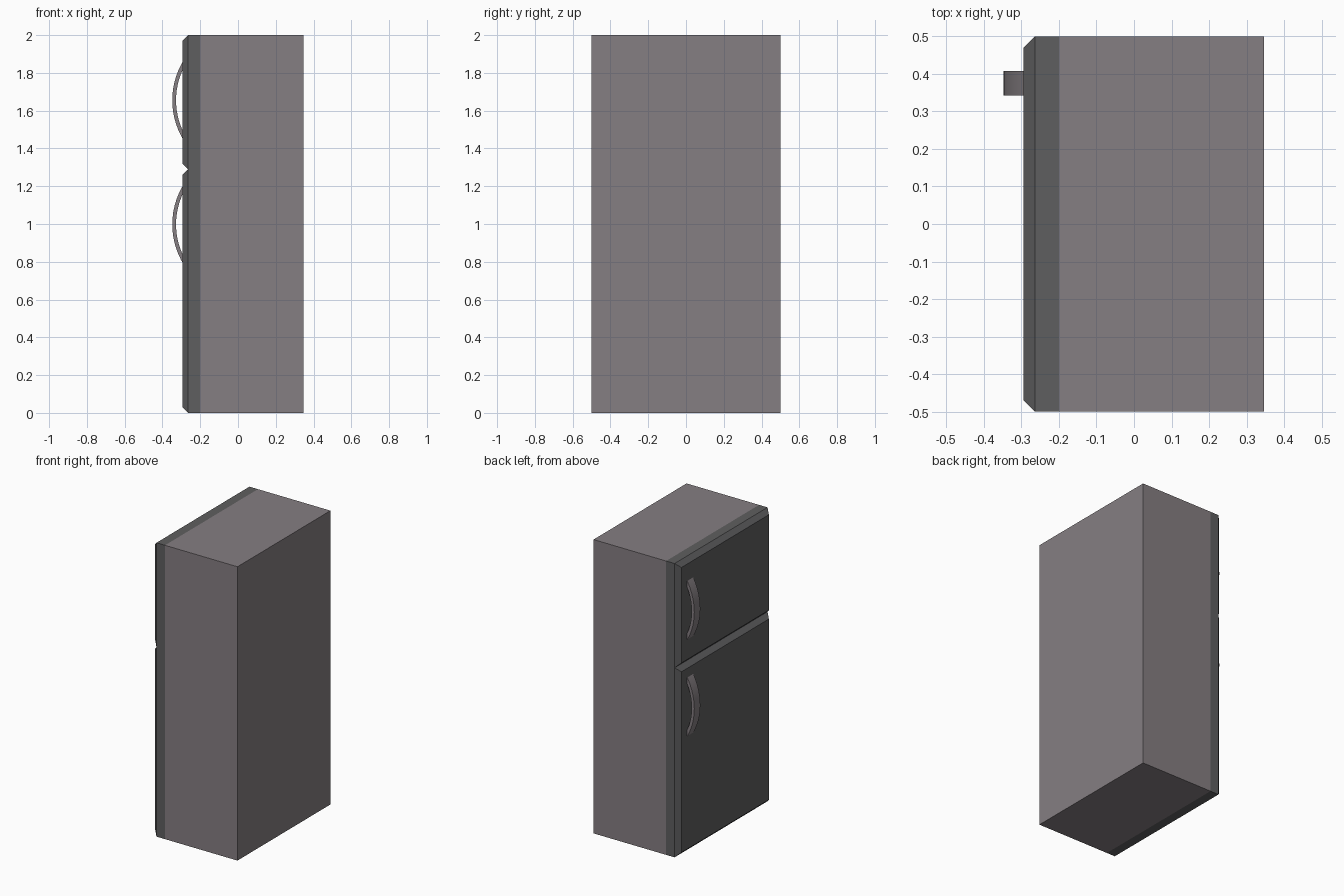
import bpy, bmesh, math

if "Cube" in bpy.data.objects:
    bpy.data.objects.remove(bpy.data.objects["Cube"])


def material(name, rgb):
    m = bpy.data.materials.new(name)
    m.diffuse_color = (*rgb, 1.0)
    m.use_nodes = True
    m.node_tree.nodes["Principled BSDF"].inputs["Base Color"].default_value = m.diffuse_color
    return m


BODY = material("warm grey", (0.235, 0.210, 0.223))
DOOR = material("dark grey", (0.113, 0.113, 0.116))


def finish(name, bm, mat):
    bmesh.ops.recalc_face_normals(bm, faces=bm.faces)
    mesh = bpy.data.meshes.new(name)
    bm.to_mesh(mesh)
    bm.free()
    mesh.materials.append(mat)
    ob = bpy.data.objects.new(name, mesh)
    bpy.context.collection.objects.link(ob)
    return ob


def loft(name, rings, mat):
    """Skin a row of equal cross-sections and cap both ends."""
    bm = bmesh.new()
    rows = [[bm.verts.new(p) for p in ring] for ring in rings]
    for a, b in zip(rows, rows[1:]):
        for i in range(len(a)):
            j = (i + 1) % len(a)
            bm.faces.new((a[i], a[j], b[j], b[i]))
    bm.faces.new(rows[0])
    bm.faces.new(rows[-1])
    return finish(name, bm, mat)


def rect(x, z0, z1, inset=0.0):
    y = 0.5 - inset
    return [(x, -y, z0 + inset), (x, y, z0 + inset),
            (x, y, z1 - inset), (x, -y, z1 - inset)]


def handle(name, zc):
    # bowed bar: an arc in the xz plane, its ends sunk just into the door
    cx, outer, inner, steps = 0.056, 0.404, 0.384, 14
    y0, y1, x_end = 0.343, 0.408, -0.285
    a_out = math.acos((cx - x_end) / outer)
    a_in = math.acos((cx - x_end) / inner)
    rings = []
    for i in range(steps + 1):
        t = 2 * i / steps - 1
        pts = [(cx - r * math.cos(a * t), zc + r * math.sin(a * t))
               for r, a in ((outer, a_out), (inner, a_in))]
        (xo, zo), (xi, zi) = pts
        rings.append([(xo, y0, zo), (xo, y1, zo), (xi, y1, zi), (xi, y0, zi)])
    ob = loft(name, rings, BODY)
    bpy.ops.object.select_all(action='DESELECT')
    ob.select_set(True)
    bpy.context.view_layer.objects.active = ob
    bpy.ops.object.shade_smooth_by_angle(angle=math.radians(30))


# cabinet
loft("cabinet", [rect(-0.20, 0, 2), rect(0.346, 0, 2)], BODY)

# doors with chamfered fronts, each with a bowed handle
for part, z0, z1, zh in (("fridge", 0.0, 1.29, 0.998), ("freezer", 1.29, 2.0, 1.655)):
    loft(part + "_door",
         [rect(-0.20, z0, z1), rect(-0.264, z0, z1), rect(-0.295, z0, z1, 0.03)], DOOR)
    handle(part + "_handle", zh)
